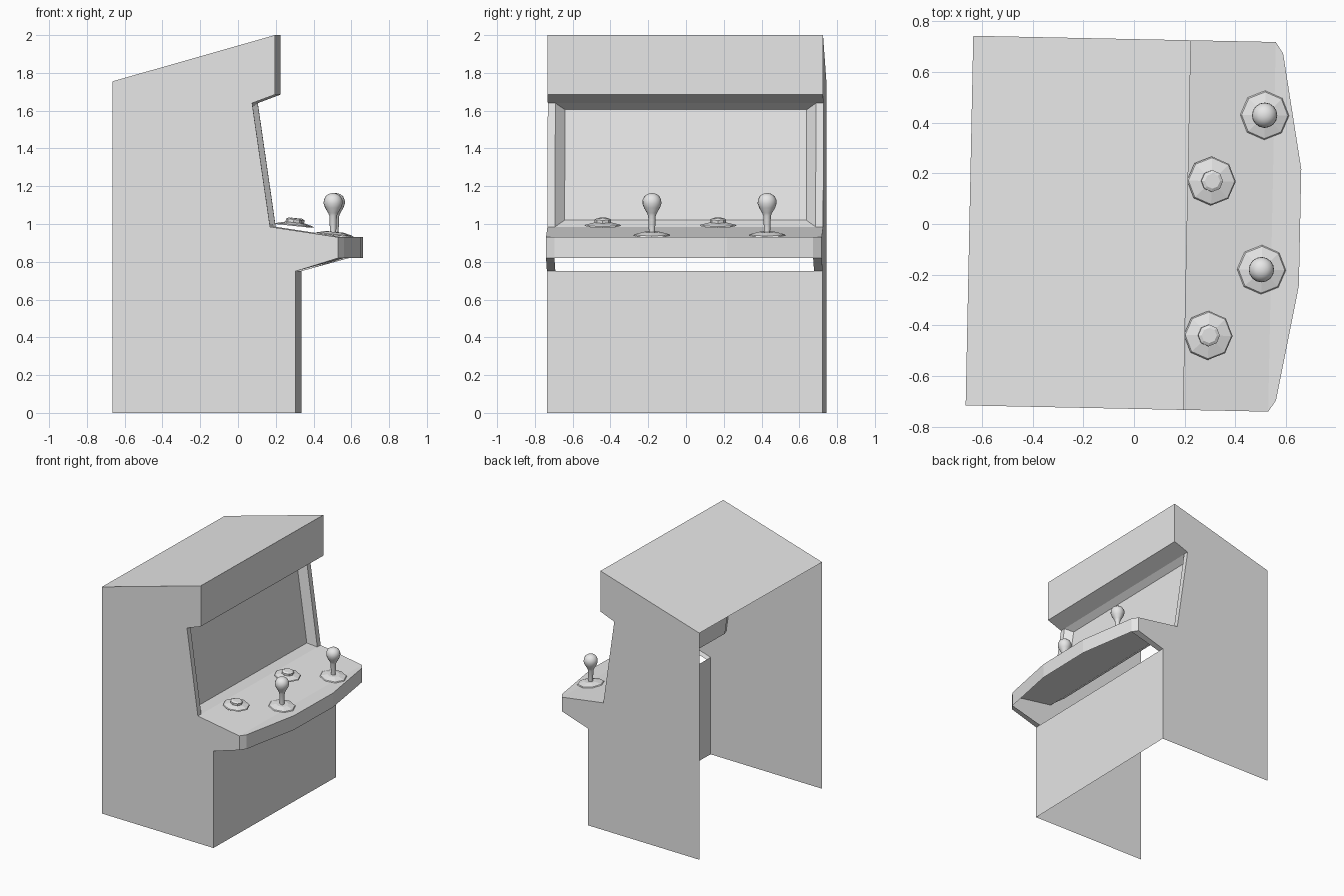
import bpy, bmesh, math
from mathutils import Matrix

cube = bpy.data.objects.get("Cube")
if cube:
    bpy.data.objects.remove(cube)

grey = bpy.data.materials.new("plain_grey")
grey.use_nodes = True
colour = (0.8, 0.8, 0.8, 1)
grey.diffuse_color = colour
grey.node_tree.nodes["Principled BSDF"].inputs["Base Color"].default_value = colour

TURN = Matrix.Rotation(math.radians(-1.18), 4, 'Z')   # cabinet stands slightly turned
W = 0.73     # half width
RIM = 0.69   # half width inside the flat screen rim


def finish(name, bm, local=Matrix(), smooth=False):
    bmesh.ops.remove_doubles(bm, verts=bm.verts, dist=0.0005)
    mesh = bpy.data.meshes.new(name)
    bm.to_mesh(mesh)
    bm.free()
    mesh.materials.append(grey)
    obj = bpy.data.objects.new(name, mesh)
    bpy.context.collection.objects.link(obj)
    obj.matrix_world = TURN @ local
    if smooth:
        bpy.ops.object.select_all(action='DESELECT')
        obj.select_set(True)
        bpy.context.view_layer.objects.active = obj
        bpy.ops.object.shade_smooth_by_angle(angle=math.radians(40))
    return obj


def add_face(bm, points):
    return bm.faces.new([bm.verts.new(p) for p in points])


def lathe(name, profile, sides, local, smooth=False):
    bm = bmesh.new()
    rings = []
    for r, z in profile:
        rings.append([bm.verts.new((r * math.cos(a), r * math.sin(a), z))
                      for a in (math.tau * i / sides for i in range(sides))])
    for low, high in zip(rings, rings[1:]):
        for i in range(sides):
            j = (i + 1) % sides
            bm.faces.new((low[i], low[j], high[j], high[i]))
    bm.faces.new(rings[0][::-1])
    bm.faces.new(rings[-1])
    return finish(name, bm, local, smooth)


# Side outline (depth, height), clockwise from the back foot
outline = [(-0.65, 0), (-0.65, 1.755), (0.21, 2), (0.21, 1.685), (0.09, 1.64),
           (0.185, 0.985), (0.545, 0.93), (0.545, 0.82), (0.32, 0.75), (0.32, 0)]

# Cabinet shell: two sides, top, sign, sign underside and lower front; open back and floor
bm = bmesh.new()
add_face(bm, [(x, -W, z) for x, z in reversed(outline)])
add_face(bm, [(x, W, z) for x, z in outline])
for i in (1, 2, 3, 8):
    (ax, az), (bx, bz) = outline[i], outline[i + 1]
    add_face(bm, [(ax, -W, az), (bx, -W, bz), (bx, W, bz), (ax, W, az)])
finish("cabinet_shell", bm)


# Screen surround: flat side rims, then a bevel going in to the screen
def ring(half, low, high):
    return [(low[0], -half, low[1]), (low[0], half, low[1]),
            (high[0], half, high[1]), (high[0], -half, high[1])]


outer = ring(W, outline[5], outline[4])
rim = ring(RIM, outline[5], outline[4])
inner = ring(0.64, (0.13, 1.02), (0.045, 1.605))
bm = bmesh.new()
for i in (1, 3):
    j = (i + 1) % 4
    add_face(bm, [outer[i], outer[j], rim[j], rim[i]])
for i in range(4):
    j = (i + 1) % 4
    add_face(bm, [rim[i], rim[j], inner[j], inner[i]])
finish("screen_surround", bm)

bm = bmesh.new()
add_face(bm, inner)
finish("screen", bm)

# Control deck: sloped top, bowed front edge and narrow strips under the ends
half_edge = [(0.545, -W), (0.575, -0.685), (0.656, -0.23)]
edge = half_edge + [(x, -y) for x, y in reversed(half_edge)]
bm = bmesh.new()
add_face(bm, [(0.185, -W, 0.985), (0.545, -W, 0.93), (0.545, W, 0.93), (0.185, W, 0.985)])
add_face(bm, [(x, y, 0.93) for x, y in edge])
for (ax, ay), (bx, by) in zip(edge, edge[1:]):
    add_face(bm, [(ax, ay, 0.82), (bx, by, 0.82), (bx, by, 0.93), (ax, ay, 0.93)])
strip = [(0.32, -W, 0.75), (0.32, -0.685, 0.75), (0.575, -0.685, 0.82), (0.545, -W, 0.82)]
add_face(bm, strip)
add_face(bm, [(x, -y, z) for x, y, z in reversed(strip)])
finish("control_deck", bm)

# Buttons and joysticks, one pair for each player
TILT = Matrix.Rotation(math.radians(6), 4, 'Y')
plate = [(0.097, 0), (0.092, 0.006), (0.045, 0.018)]
knob = [(0.016, 0), (0.02, 0.09), (0.026, 0.105), (0.042, 0.132), (0.05, 0.155),
        (0.049, 0.175), (0.04, 0.194), (0.024, 0.206), (0.008, 0.21)]
for side, shift in (("right", -0.61), ("left", 0)):
    at = Matrix.Translation((0.302, 0.176 + shift, 0.99)) @ TILT
    lathe(side + "_button_plate", plate, 8, at)
    lathe(side + "_button", [(0.043, 0.012), (0.043, 0.034), (0.03, 0.041)], 8, at)

    at = Matrix.Translation((0.507, 0.44 + shift, 0.94))
    lathe(side + "_joystick_plate", plate, 8, at @ TILT)
    lathe(side + "_joystick", knob, 16, at @ Matrix.Translation((0, 0, 0.013)), True)
